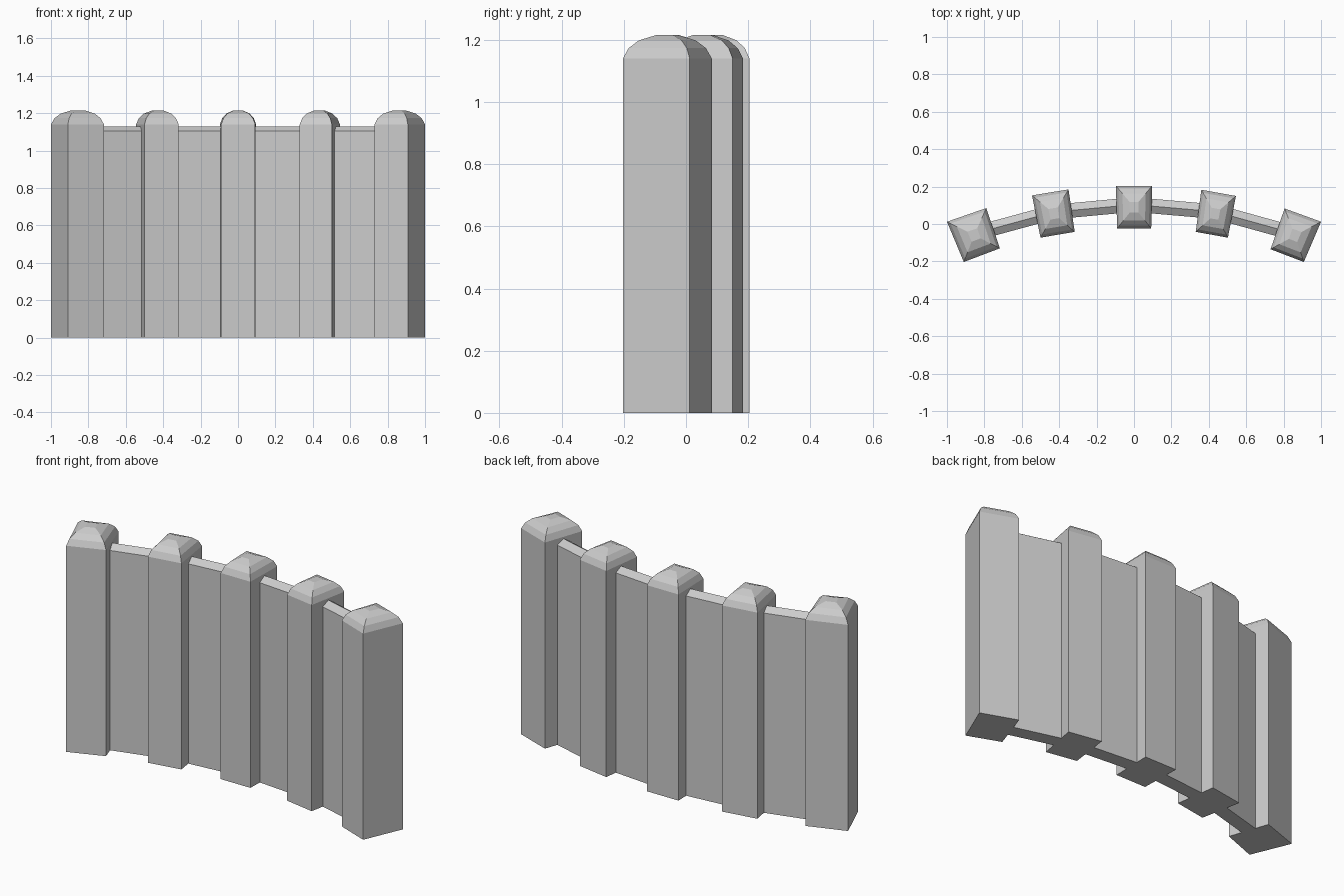
import bpy, bmesh
from mathutils import Vector

if "Cube" in bpy.data.objects:
    bpy.data.objects.remove(bpy.data.objects["Cube"])


def make_object(name, rings, cap_ends=True):
    """Join a stack of equal-sized vertex rings into a closed solid."""
    bm = bmesh.new()
    loops = [[bm.verts.new(p) for p in ring] for ring in rings]
    n = len(loops[0])
    for a, b in zip(loops, loops[1:]):
        for i in range(n):
            j = (i + 1) % n
            bm.faces.new((a[i], a[j], b[j], b[i]))
    bm.faces.new(list(reversed(loops[0])))
    bm.faces.new(loops[-1])
    bmesh.ops.recalc_face_normals(bm, faces=bm.faces[:])
    mesh = bpy.data.meshes.new(name)
    bm.to_mesh(mesh)
    bm.free()
    obj = bpy.data.objects.new(name, mesh)
    bpy.context.collection.objects.link(obj)
    return obj


# Wedge-shaped post footprints along the arc (front-left, front-right, back-right, back-left)
posts = [
    [(-0.91, -0.203), (-0.717, -0.13), (-0.79, 0.085), (-1.0, 0.012)],
    [(-0.50, -0.073), (-0.317, -0.042), (-0.35, 0.185), (-0.545, 0.153)],
    [(-0.09, -0.023), (0.092, -0.023), (0.097, 0.204), (-0.097, 0.204)],
    [(0.33, -0.042), (0.502, -0.073), (0.545, 0.150), (0.36, 0.183)],
    [(0.73, -0.135), (0.908, -0.203), (1.0, 0.012), (0.805, 0.083)],
]
# Rounded cap: footprint scale and height
profile = [(1, 0), (1, 1.14), (0.87, 1.173), (0.64, 1.198), (0.25, 1.215)]

for k, corners in enumerate(posts):
    pts = [Vector(c) for c in corners]
    mid = sum(pts, Vector((0, 0))) / 4
    rings = [[(*(mid + (p - mid) * s), z) for p in pts] for s, z in profile]
    make_object(f"post_{k + 1}", rings)

# Thin wall panels between posts, with a low ridge along the top
path = [Vector(p) for p in
        [(-0.86, -0.053), (-0.43, 0.064), (0, 0.104), (0.435, 0.066), (0.865, -0.053)]]
half = 0.039
for k, (a, b) in enumerate(zip(path, path[1:])):
    d = (b - a).normalized()
    side = Vector((-d.y, d.x)) * half
    section = [(-1, 0), (1, 0), (1, 1.105), (0, 1.13), (-1, 1.105)]
    rings = [[(*(p + side * s), z) for s, z in section] for p in (a, b)]
    make_object(f"wall_panel_{k + 1}", rings)
